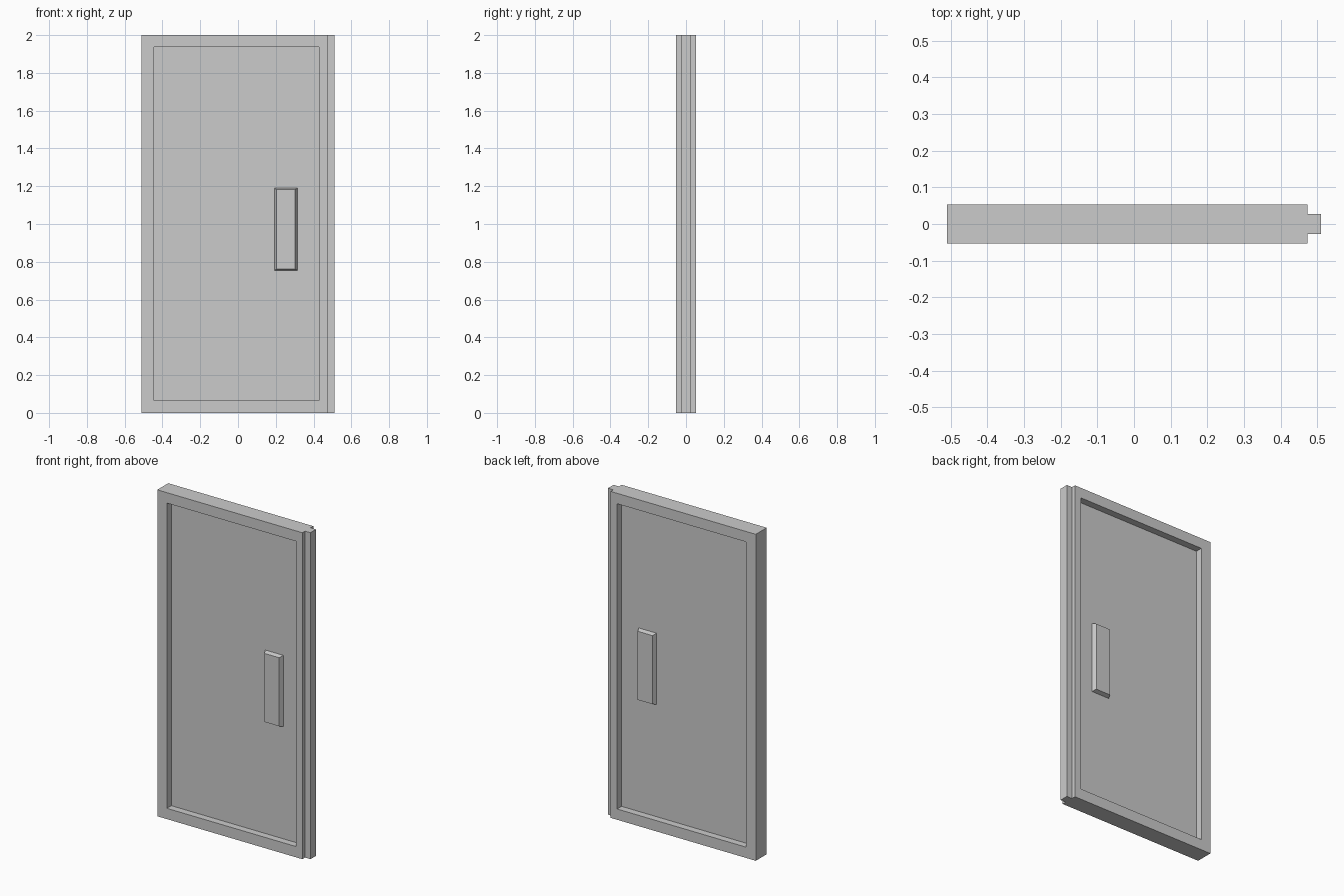
import bpy, bmesh

if "Cube" in bpy.data.objects:
    bpy.data.objects.remove(bpy.data.objects["Cube"])


def rect(x0, x1, z0, z1, y):
    return [(x0, y, z0), (x1, y, z0), (x1, y, z1), (x0, y, z1)]


def loft(bm, rings):
    """Join successive four-point rings with quads and cap both ends."""
    loops = [[bm.verts.new(p) for p in ring] for ring in rings]
    for a, b in zip(loops, loops[1:]):
        for i in range(4):
            j = (i + 1) % 4
            bm.faces.new((a[i], a[j], b[j], b[i]))
    bm.faces.new(loops[0])
    bm.faces.new(loops[-1])


def finish(bm, name):
    bmesh.ops.recalc_face_normals(bm, faces=bm.faces)
    mesh = bpy.data.meshes.new(name)
    bm.to_mesh(mesh)
    bm.free()
    obj = bpy.data.objects.new(name, mesh)
    bpy.context.collection.objects.link(obj)
    return obj


OUTER = (-0.51, 0.473, 0.0, 2.0)
INNER = (-0.445, 0.43, 0.066, 1.936)
FACE_Y, TONGUE_Y, PANEL_Y = 0.053, 0.027, 0.01

# Door leaf: raised border around a recessed panel on both faces
bm = bmesh.new()
half = [(INNER, PANEL_Y), (INNER, FACE_Y), (OUTER, FACE_Y), (OUTER, TONGUE_Y)]
rings = [rect(*r, -y) for r, y in half] + [rect(*r, y) for r, y in reversed(half)]
loft(bm, rings)

# Tongue along the closing edge
bmesh.ops.recalc_face_normals(bm, faces=bm.faces)
edge = [f for f in bm.faces if f.normal.x > 0.9
        and abs(f.calc_center_median().y) < 0.001]
ext = bmesh.ops.extrude_discrete_faces(bm, faces=edge)
bmesh.ops.translate(bm, vec=(0.037, 0, 0),
                    verts=list({v for f in ext["faces"] for v in f.verts}))
finish(bm, "door_leaf")

# Tapered grip plates, one on each side of the panel
for side, name in ((-1, "front_grip_plate"), (1, "back_grip_plate")):
    bm = bmesh.new()
    loft(bm, [rect(0.192, 0.314, 0.754, 1.19, side * PANEL_Y),
              rect(0.203, 0.303, 0.762, 1.182, side * (PANEL_Y + 0.025))])
    finish(bm, name)
